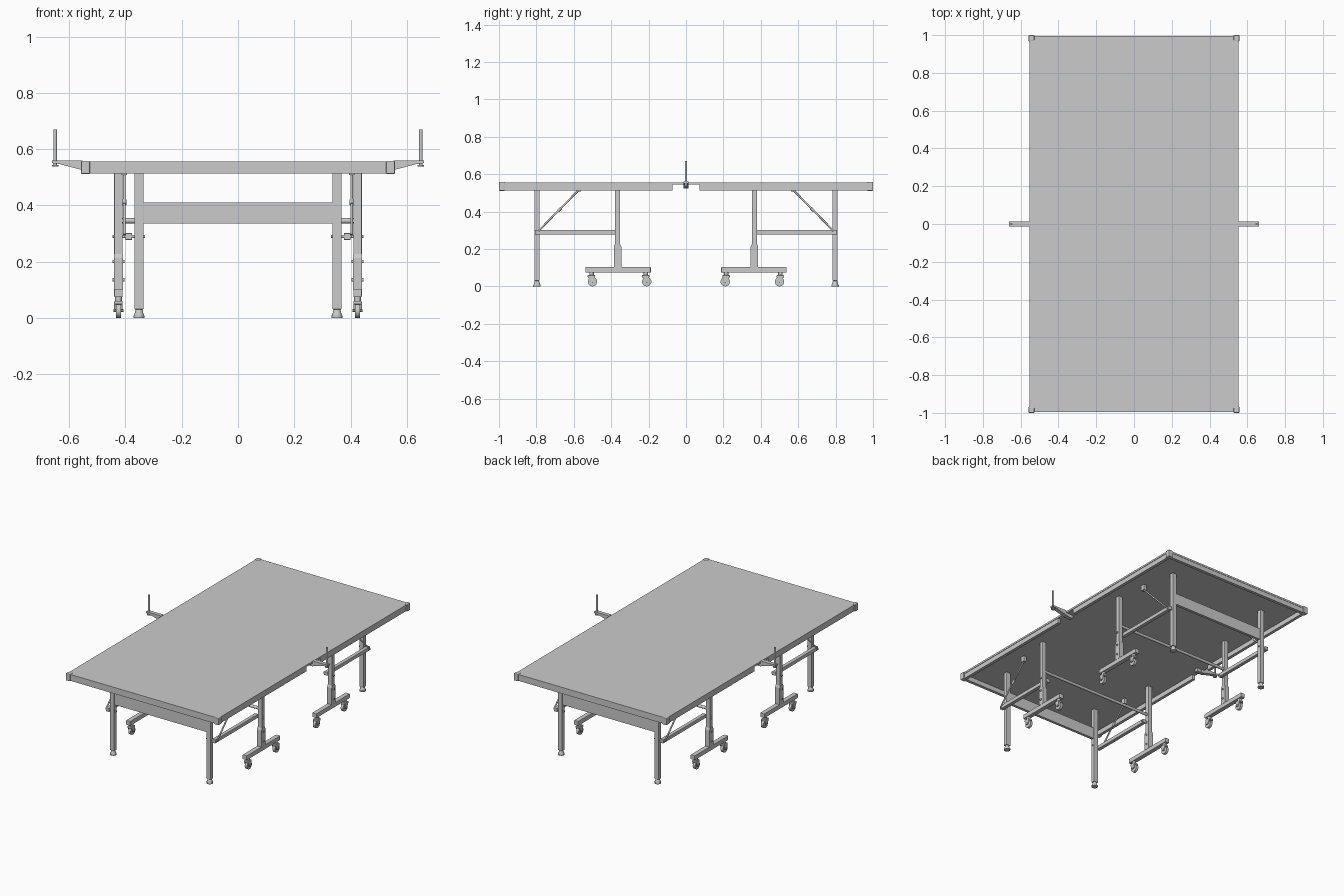
import bpy, bmesh, math
from mathutils import Vector

if "Cube" in bpy.data.objects:
    bpy.data.objects.remove(bpy.data.objects["Cube"])


def finish(name, bm, bevel=0.0, smooth=False):
    bmesh.ops.recalc_face_normals(bm, faces=bm.faces)
    me = bpy.data.meshes.new(name)
    bm.to_mesh(me)
    bm.free()
    ob = bpy.data.objects.new(name, me)
    bpy.context.collection.objects.link(ob)
    if smooth:
        for p in me.polygons:
            p.use_smooth = len(p.vertices) == 4
    if bevel:
        m = ob.modifiers.new("edge", 'BEVEL')
        m.width, m.segments = bevel, 2
    return ob


def box(name, x, y, z, bevel=0.0):
    """Box from (min, max) pairs; order of each pair is free."""
    bm = bmesh.new()
    bmesh.ops.create_cube(bm, size=1)
    for v in bm.verts:
        v.co = [sum(r) / 2 + c * abs(r[1] - r[0]) for r, c in zip((x, y, z), v.co)]
    return finish(name, bm, bevel)


def rod(name, a, b, r, r2=None, seg=16):
    """Round bar or cone from point a to point b."""
    a, b = Vector(a), Vector(b)
    bm = bmesh.new()
    bmesh.ops.create_cone(bm, cap_ends=True, segments=seg, radius1=r,
                          radius2=r if r2 is None else r2, depth=(b - a).length)
    q = (b - a).to_track_quat('Z', 'Y')
    for v in bm.verts:
        v.co = q @ v.co + (a + b) / 2
    return finish(name, bm, smooth=True)


def prism(name, profile, axis, lo, hi):
    """Extrude a 2D profile along x (profile y,z) or y (profile x,z)."""
    bm = bmesh.new()
    place = (lambda p, t: (t, p[0], p[1])) if axis == 'x' else (lambda p, t: (p[0], t, p[1]))
    f = bm.faces.new([bm.verts.new(place(p, lo)) for p in profile])
    ext = bmesh.ops.extrude_face_region(bm, geom=[f])['geom']
    d = Vector((hi - lo, 0, 0)) if axis == 'x' else Vector((0, hi - lo, 0))
    for v in ext:
        if isinstance(v, bmesh.types.BMVert):
            v.co += d
    return finish(name, bm)


# Playing surface
box("table_top", (-.553, .553), (-.994, .994), (.544, .556))

for sy in (-1, 1):
    # End apron, leg panel and cross bar
    box("end_apron", (-.55, .55), (sy * .972, sy * .992), (.513, .545))
    box("leg_panel", (-.34, .34), (sy * .788, sy * .806), (.335, .41))
    rod("cross_bar", (-.415, sy * .366, .345), (.415, sy * .366, .345), .0095)

    for sx in (-1, 1):
        # Side apron, leaving the net gap open, and corner pad
        box("side_apron", (sx * .53, sx * .55), (sy * .072, sy * .992), (.513, .545))
        box("corner_pad_end", (sx * .527, sx * .558), (sy * .97, sy), (.511, .558), .004)
        box("corner_pad_side", (sx * .535, sx * .558), (sy * .967, sy * .998), (.511, .558), .004)

        # Outer leg with levelling foot
        box("outer_leg", (sx * .336, sx * .368), (sy * .783, sy * .811), (.03, .545), .002)
        c = (sx * .352, sy * .797)
        rod("foot_pad", (*c, 0), (*c, .008), .02)
        rod("foot_cone", (*c, .008), (*c, .031), .018, .011)

        # Inner leg with lower sleeve and wheel beam
        box("inner_leg", (sx * .41, sx * .44), (sy * .352, sy * .38), (.1, .545), .002)
        y0 = sy * .366
        prism("leg_sleeve", [(y0 - .02, .1), (y0 + .02, .1), (y0 + .02, .212),
                             (y0 + .014, .226), (y0 - .014, .226), (y0 - .02, .212)],
              'x', sx * .425 - .0165, sx * .425 + .0165)
        box("wheel_beam", (sx * .41, sx * .44), (sy * .188, sy * .538), (.074, .103), .002)
        for z in (.135, .2):
            rod("sleeve_bolt", (sx * .403, y0, z), (sx * .447, y0, z), .006, seg=12)

        # Side bar joining the legs, with pivots
        box("side_bar", (sx * .376, sx * .4), (sy * .36, sy * .808), (.277, .301), .002)
        rod("inner_pivot", (sx * .37, y0, .289), (sx * .447, y0, .289), .006, seg=12)
        rod("outer_pivot", (sx * .33, sy * .797, .289), (sx * .406, sy * .797, .289), .006, seg=12)

        # Folding diagonal brace with its lock
        rod("brace", (sx * .404, sy * .79, .295), (sx * .404, sy * .575, .514), .005, seg=10)
        rod("brace_lock", (sx * .404, sy * .684, .403), (sx * .404, sy * .668, .419), .0075, seg=10)
        box("brace_bracket", (sx * .394, sx * .414), (sy * .562, sy * .588), (.508, .545))

        # Casters
        for yc in (.215, .505):
            x, y = sx * .425, sy * yc
            w = y - sy * .005
            rod("caster_stem", (x, y, .056), (x, y, .076), .012)
            box("caster_crown", (x - .015, x + .015), (y - .021, y + .019), (.048, .06), .003)
            for s in (-1, 1):
                prism("caster_fork", [(y - .02, .055), (y + .018, .055), (w + .01, .02),
                                      (w - .01, .02)], 'x', x + s * .011, x + s * .015)
            rod("caster_wheel", (x - .0085, w, .025), (x + .0085, w, .025), .025, seg=24)
            rod("caster_axle", (x - .018, w, .026), (x + .018, w, .026), .005, seg=10)

# Net posts on tapered clamp arms
for sx in (-1, 1):
    prism("net_arm", [(sx * .53, .522), (sx * .56, .527), (sx * .636, .547), (sx * .662, .55),
                      (sx * .662, .56), (sx * .553, .56), (sx * .553, .544), (sx * .53, .544)],
          'y', -.013, .013)
    rod("net_post", (sx * .65, 0, .55), (sx * .65, 0, .669), .0065)
    rod("post_neck", (sx * .65, 0, .538), (sx * .65, 0, .551), .006)
    rod("post_knob", (sx * .65, 0, .538), (sx * .65, 0, .544), .012)
    box("net_clamp", (sx * .5, sx * .553), (-.012, .012), (.522, .545), .002)
